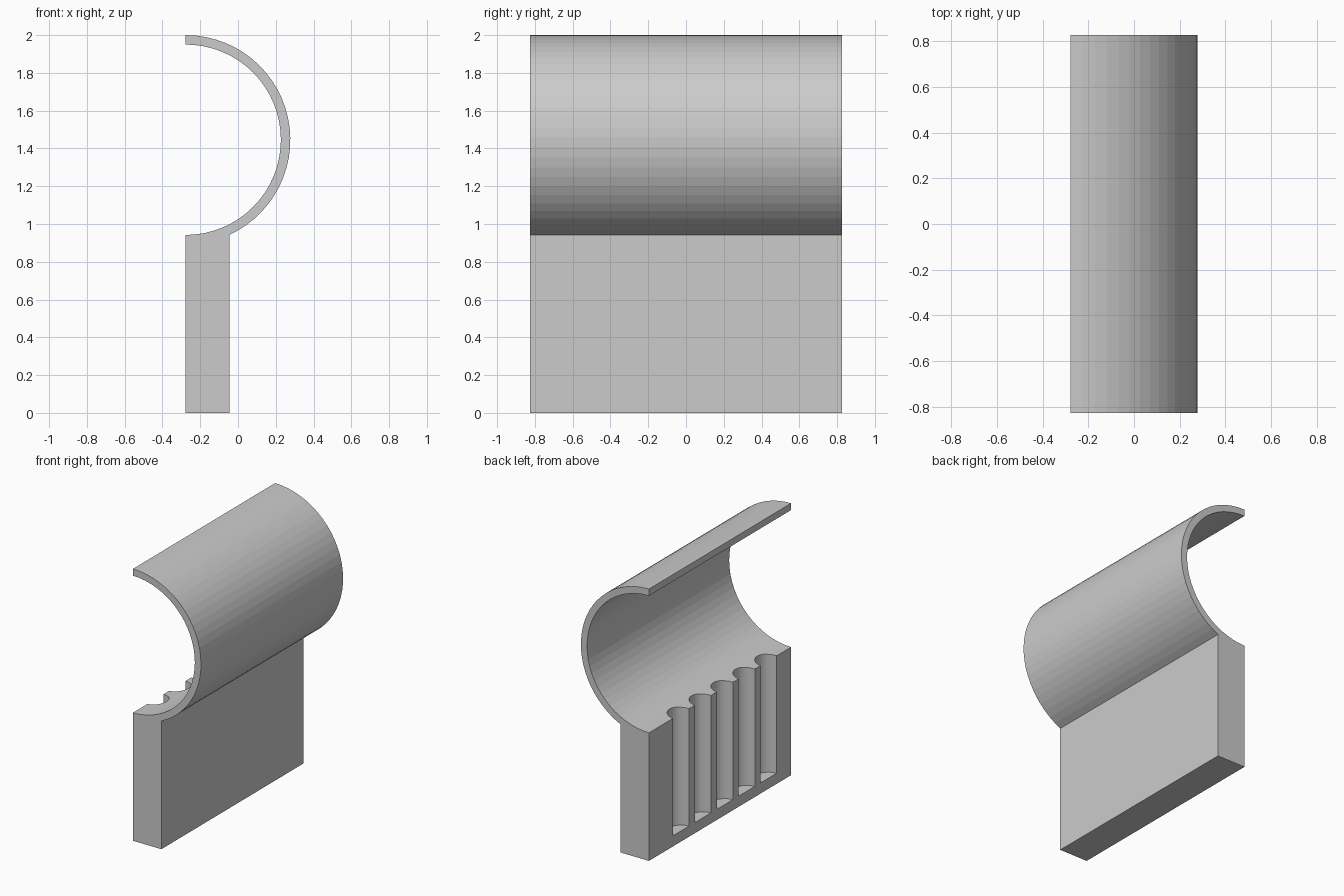
import bpy, bmesh
from math import sin, cos, acos, pi
from mathutils import Matrix

if "Cube" in bpy.data.objects:
    bpy.data.objects.remove(bpy.data.objects["Cube"])

BACK, FRONT = -0.277, -0.045       # plate faces in x
HALF = 0.826                       # half length in y
CZ, R_OUT, R_IN = 1.446, 0.554, 0.504
SEGS = 32


def arc(r, a0, a1, n):
    return [(BACK + r * cos(a0 + (a1 - a0) * i / n),
             CZ + r * sin(a0 + (a1 - a0) * i / n)) for i in range(n + 1)]


def finish(bm, name):
    bmesh.ops.recalc_face_normals(bm, faces=bm.faces)
    mesh = bpy.data.meshes.new(name)
    bm.to_mesh(mesh)
    bm.free()
    obj = bpy.data.objects.new(name, mesh)
    bpy.context.collection.objects.link(obj)
    return obj


# Hooked cross-section: outer arc, plate, then inner arc back to the top
join_angle = -acos((FRONT - BACK) / R_OUT)
profile = arc(R_OUT, pi / 2, join_angle, 28)
profile += [(FRONT, 0), (BACK, 0)]
profile += arc(R_IN, -pi / 2, pi / 2, SEGS)

bm = bmesh.new()
face = bm.faces.new([bm.verts.new((x, -HALF, z)) for x, z in profile])
ext = bmesh.ops.extrude_face_region(bm, geom=[face], use_keep_orig=True)
verts = [v for v in ext["geom"] if isinstance(v, bmesh.types.BMVert)]
bmesh.ops.translate(bm, verts=verts, vec=(0, 2 * HALF, 0))
holder = finish(bm, "hooked_plate")

# Five round slots in the back of the plate, open at the top
SLOT_R, SLOT_FLOOR, SLOT_TOP = 0.093, 0.078, 1.2
bm = bmesh.new()
for i in range(5):
    place = Matrix.Translation((BACK, 0.453 - 0.2545 * i, (SLOT_FLOOR + SLOT_TOP) / 2))
    bmesh.ops.create_cone(bm, cap_ends=True, segments=32, radius1=SLOT_R,
                          radius2=SLOT_R, depth=SLOT_TOP - SLOT_FLOOR, matrix=place)
cutter = finish(bm, "slot_cutter")
cutter.hide_render = True

cut = holder.modifiers.new("slots", 'BOOLEAN')
cut.operation = 'DIFFERENCE'
cut.solver = 'EXACT'
cut.object = cutter

# Apply the cut and drop the helper
bpy.context.view_layer.objects.active = holder
holder.select_set(True)
bpy.ops.object.modifier_apply(modifier=cut.name)
bpy.data.objects.remove(cutter)
